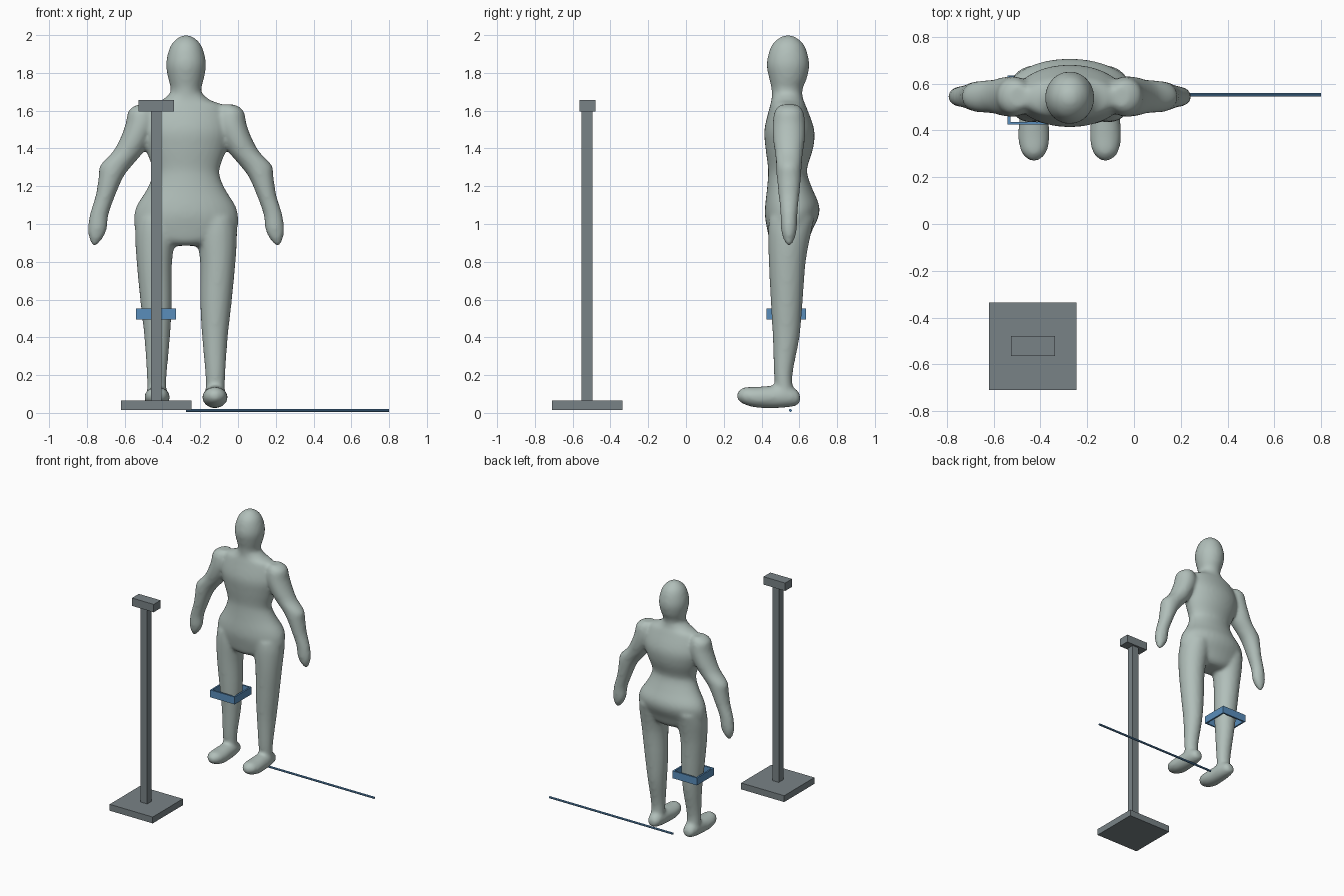
import bpy, bmesh, math
from mathutils import Vector

old = bpy.data.objects.get("Cube")
if old:
    bpy.data.objects.remove(old, do_unlink=True)

MID_X = -0.275   # figure's centre line
ARM_Y = 0.545


def material(name, rgb):
    m = bpy.data.materials.new(name)
    m.use_nodes = True
    m.diffuse_color = (*rgb, 1)
    m.node_tree.nodes["Principled BSDF"].inputs["Base Color"].default_value = (*rgb, 1)
    return m


SKIN = material("pale grey green", (0.44, 0.52, 0.49))
STEEL = material("slate grey", (0.19, 0.225, 0.24))
BLUE = material("steel blue", (0.10, 0.27, 0.50))


def add_object(name, bm, mat):
    bmesh.ops.recalc_face_normals(bm, faces=bm.faces[:])
    mesh = bpy.data.meshes.new(name)
    bm.to_mesh(mesh)
    bm.free()
    mesh.materials.append(mat)
    ob = bpy.data.objects.new(name, mesh)
    bpy.context.scene.collection.objects.link(ob)
    return ob


def add_box(bm, lo, hi):
    lo, hi = Vector(lo), Vector(hi)
    verts = bmesh.ops.create_cube(bm, size=1)["verts"]
    bmesh.ops.scale(bm, vec=hi - lo, verts=verts)
    bmesh.ops.translate(bm, vec=(lo + hi) / 2, verts=verts)


def box(name, lo, hi, mat):
    bm = bmesh.new()
    add_box(bm, lo, hi)
    return add_object(name, bm, mat)


def spline(rows, steps=4):
    """Catmull-Rom interpolation through the rows."""
    rows = [rows[0]] + rows + [rows[-1]]
    out = []
    for p, q, r, s in zip(rows, rows[1:], rows[2:], rows[3:]):
        for i in range(steps):
            t = i / steps
            out.append([b + 0.5 * t * (c - a + t * (2*a - 5*b + 4*c - d + t * (3*(b - c) + d - a)))
                        for a, b, c, d in zip(p, q, r, s)])
    return out + [rows[-1]]


def loft(bm, rows, side=1, along_y=False, sides=32):
    """Rows: position along the axis, side offset, other centre, two half sizes."""
    rings = []
    for pos, dx, other, a, b in spline(rows):
        ring = []
        for i in range(sides):
            ang = math.tau * i / sides
            x = MID_X + side * (dx + a * math.cos(ang))
            w = other + b * math.sin(ang)
            ring.append(bm.verts.new((x, pos, w) if along_y else (x, w, pos)))
        rings.append(ring)
    for r, s in zip(rings, rings[1:]):
        for i in range(sides):
            j = (i + 1) % sides
            bm.faces.new((r[i], r[j], s[j], s[i]))
    bm.faces.new(rings[0])
    bm.faces.new(rings[-1])


head = [(2.0, 0, .54, .012, .012), (1.985, 0, .54, .045, .048), (1.94, 0, .54, .084, .09),
        (1.85, 0, .54, .106, .113), (1.77, 0, .54, .095, .1), (1.71, 0, .535, .081, .082),
        (1.6, 0, .535, .09, .08)]
torso = [(1.69, 0, .535, .085, .08), (1.655, 0, .537, .13, .085), (1.62, 0, .54, .2, .097),
         (1.5, 0, .547, .235, .132), (1.4, 0, .547, .215, .126), (1.3, 0, .538, .18, .104),
         (1.25, 0, .54, .18, .106), (1.18, 0, .55, .21, .122), (1.1, 0, .562, .26, .143),
         (1.04, 0, .56, .276, .142), (.97, 0, .55, .268, .12), (.91, 0, .545, .2, .1),
         (.885, 0, .545, .1, .07)]
leg = [(1.03, .16, .56, .1, .12), (.95, .162, .548, .108, .114), (.8, .168, .536, .094, .098),
       (.58, .158, .533, .083, .084), (.4, .153, .53, .068, .071), (.2, .155, .515, .053, .049),
       (.09, .155, .525, .05, .048)]
foot = [(.605, .153, .075, .015, .015), (.59, .153, .08, .042, .04), (.53, .153, .088, .058, .06),
        (.45, .153, .084, .063, .06), (.37, .153, .083, .068, .055), (.31, .153, .09, .056, .046),
        (.28, .153, .09, .032, .028), (.268, .153, .09, .01, .01)]
arm = [(1.632, .22, .04, .045), (1.6, .235, .07, .075), (1.53, .24, .08, .087),
       (1.45, .27, .08, .085), (1.38, .308, .082, .075), (1.31, .37, .085, .068),
       (1.25, .397, .066, .065), (1.15, .427, .052, .055), (1.05, .46, .05, .045),
       (.97, .47, .05, .042), (.92, .478, .034, .03), (.885, .485, .012, .012)]
arm = [(z, dx, ARM_Y, a, b) for z, dx, a, b in arm]

# Standing figure, fused into one smooth skin
bm = bmesh.new()
loft(bm, head)
loft(bm, torso)
for side in (1, -1):
    loft(bm, arm, side)
    loft(bm, leg, side)
    loft(bm, foot, side, along_y=True)
body = add_object("body", bm, SKIN)
remesh = body.modifiers.new("fuse", "REMESH")
remesh.mode = "VOXEL"
remesh.voxel_size = 0.012
remesh.use_smooth_shade = True
smooth = body.modifiers.new("soften", "SMOOTH")
smooth.factor = 0.5
smooth.iterations = 10

# Square band around the right leg
x0, x1, y0, y1, z0, z1, wall = -.54, -.327, .425, .635, .495, .553, .012
bm = bmesh.new()
for x in (x0, x1 - wall):
    add_box(bm, (x, y0, z0), (x + wall, y1, z1))
for y in (y0, y1 - wall):
    add_box(bm, (x0 + wall, y, z0), (x1 - wall, y + wall, z1))
add_object("knee_band", bm, BLUE)

# Rod lying on the floor
bm = bmesh.new()
bmesh.ops.create_cone(bm, cap_ends=True, segments=8, radius1=.008, radius2=.008, depth=1.075)
rod = add_object("floor_rod", bm, BLUE)
rod.rotation_euler = (0, math.pi / 2, 0)
rod.location = (.2625, .553, .013)

# Stand in front of the figure
box("stand_base", (-.62, -.71, .015), (-.245, -.335, .065), STEEL)
box("stand_post", (-.46, -.552, .065), (-.404, -.496, 1.595), STEEL)
box("stand_head", (-.527, -.565, 1.595), (-.338, -.48, 1.657), STEEL)
